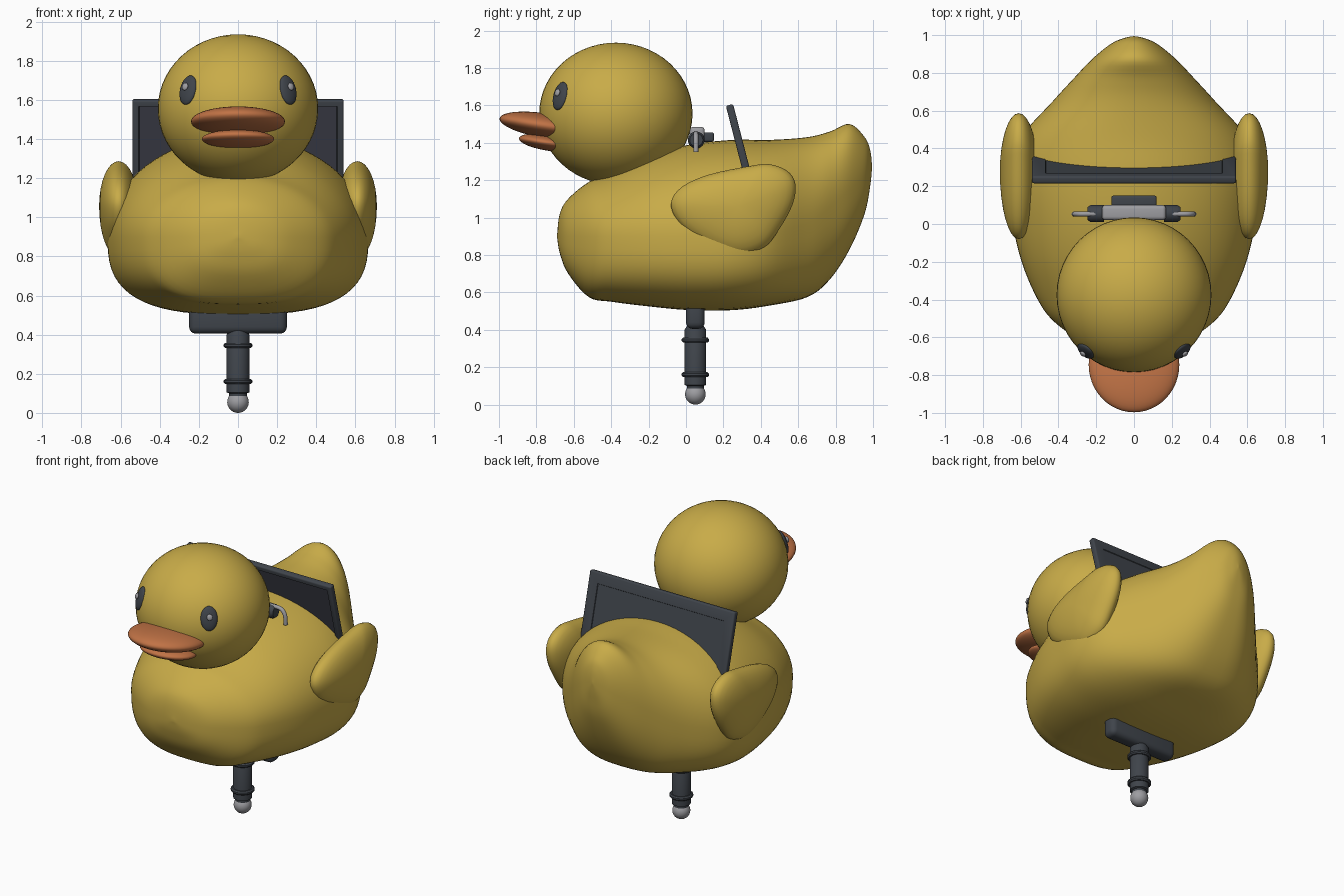
import bpy, bmesh, math
from mathutils import Vector, Matrix

old = bpy.data.objects.get("Cube")
if old:
    bpy.data.objects.remove(old, do_unlink=True)


def material(name, r, g, b):
    m = bpy.data.materials.new(name)
    m.use_nodes = True
    m.diffuse_color = (r, g, b, 1)
    node = m.node_tree.nodes["Principled BSDF"]
    node.inputs["Base Color"].default_value = (r, g, b, 1)
    node.inputs["Roughness"].default_value = 0.6
    return m


YELLOW = material("yellow", 0.58, 0.41, 0.065)
ORANGE = material("orange", 0.53, 0.17, 0.06)
DARK = material("dark_grey", 0.05, 0.058, 0.07)
SCREEN = material("screen_grey", 0.045, 0.048, 0.065)
METAL = material("light_grey", 0.34, 0.34, 0.36)


def finish(name, bm, mats, angle=40):
    bmesh.ops.remove_doubles(bm, verts=bm.verts, dist=0.0001)
    bmesh.ops.recalc_face_normals(bm, faces=bm.faces)
    me = bpy.data.meshes.new(name)
    bm.to_mesh(me)
    bm.free()
    for m in mats:
        me.materials.append(m)
    ob = bpy.data.objects.new(name, me)
    bpy.context.collection.objects.link(ob)
    bpy.ops.object.select_all(action="DESELECT")
    ob.select_set(True)
    bpy.context.view_layer.objects.active = ob
    bpy.ops.object.shade_smooth_by_angle(angle=math.radians(angle))
    return ob


def ellipsoid(name, loc, radii, mat, rot=None):
    bm = bmesh.new()
    bmesh.ops.create_uvsphere(bm, u_segments=48, v_segments=28, radius=1)
    turn = rot if rot else Matrix()
    bm.transform(Matrix.Translation(loc) @ turn @ Matrix.Diagonal((*radii, 1)))
    return finish(name, bm, [mat])


def block(name, loc, size, mat, bevel):
    bm = bmesh.new()
    bmesh.ops.create_cube(bm, size=1)
    bm.transform(Matrix.Translation(loc) @ Matrix.Diagonal((*size, 1)))
    bmesh.ops.bevel(bm, geom=bm.edges[:], offset=bevel, segments=4, profile=0.5, affect="EDGES")
    return finish(name, bm, [mat])


def loft(bm, rings):
    rows = [[bm.verts.new(p) for p in ring] for ring in rings]
    for a, b in zip(rows, rows[1:]):
        for i in range(len(a)):
            j = (i + 1) % len(a)
            bm.faces.new((a[i], a[j], b[j], b[i]))


def spline(points, steps, closed=False):
    """Catmull-Rom samples through tuples of any length."""
    pts = [Vector(p) for p in points]
    n, out = len(pts), []
    for i in range(n if closed else n - 1):
        ids = [i - 1, i, i + 1, i + 2]
        a, b, c, d = [pts[k % n if closed else min(max(k, 0), n - 1)] for k in ids]
        for s in range(steps):
            t = s / steps
            out.append(0.5 * (2 * b + (c - a) * t + (2 * a - 5 * b + 4 * c - d) * t * t
                              + (3 * b - a - 3 * c + d) * t ** 3))
    if not closed:
        out.append(pts[-1])
    return out


def power(v, e):
    return math.copysign(abs(v) ** e, v)


# Body: cross-sections from breast to tail (y, half width, top, bottom, widest height)
stations = [
    (-.69, 0, .9, .9, .9), (-.675, .13, 1.02, .81, .9), (-.63, .26, 1.1, .7, .9),
    (-.52, .42, 1.19, .575, .9), (-.4, .51, 1.24, .55, .9), (-.2, .595, 1.33, .525, .9),
    (.02, .645, 1.39, .505, .9), (.25, .665, 1.415, .505, .9), (.45, .605, 1.415, .53, .92),
    (.65, .43, 1.43, .575, .97), (.77, .32, 1.46, .67, 1.06), (.875, .22, 1.5, .83, 1.15),
    (.955, .12, 1.43, 1.02, 1.22), (.985, .05, 1.36, 1.17, 1.26), (.995, 0, 1.27, 1.27, 1.27),
]
rings = []
for y, w, top, bottom, mid in spline(stations, 5):
    ring = []
    for k in range(64):
        a = math.tau * k / 64
        c, s = math.cos(a), math.sin(a)
        if s >= 0:
            ring.append((w * c, y, mid + (top - mid) * s))
        else:
            ring.append((w * power(c, .7), y, mid + (mid - bottom) * power(s, .7)))
    rings.append(ring)
bm = bmesh.new()
loft(bm, rings)
finish("body", bm, [YELLOW], 60)

# Head and beak
head_centre = Vector((0, -.375, 1.555))
head_radii = Vector((.41, .41, .38))
ellipsoid("head", head_centre, head_radii, YELLOW)
tilt = Matrix.Rotation(math.radians(-9), 4, "X")
ellipsoid("upper_beak", (0, -.745, 1.49), (.24, .255, .066), ORANGE, tilt)
ellipsoid("lower_beak", (0, -.74, 1.4), (.185, .155, .042), ORANGE, tilt)

# Eyes lie flat on the head, with a small glint
for side, label in ((1, "left"), (-1, "right")):
    p = Vector((side * .255, -.672, 1.65))
    normal = Vector([(a - b) / r ** 2 for a, b, r in zip(p, head_centre, head_radii)])
    rot = normal.to_track_quat("Y", "Z").to_matrix().to_4x4()
    ellipsoid(label + "_eye", p, (.052, .022, .077), DARK, rot)
    ellipsoid(label + "_eye_glint", p + Vector((side * .016, -.016, .018)),
              (.018, .01, .02), METAL, rot)

# Wings: a domed lens over a side outline (y, z)
outline = [(-.08, 1.08), (-.02, 1.165), (.125, 1.23), (.34, 1.275), (.445, 1.285),
           (.54, 1.25), (.585, 1.18), (.57, 1.07), (.5, .94), (.42, .84),
           (.3, .795), (.18, .82), (.045, .895), (-.045, .98)]
rim = [Vector(p) for p in spline(outline, 4, closed=True)]
middle = sum(rim, Vector((0, 0))) / len(rim)
for side, label in ((1, "left"), (-1, "right")):
    rings = []
    for k in range(17):
        a = math.pi * (k / 16 - .5)
        flat = [middle + (p - middle) * math.cos(a) for p in rim]
        rings.append([(side * (.61 + .1 * math.sin(a)), q.x, q.y) for q in flat])
    bm = bmesh.new()
    loft(bm, rings)
    finish(label + "_wing", bm, [YELLOW], 75)

# Tilted panel with a recessed screen in front and a shallow inset behind
bm = bmesh.new()
bmesh.ops.create_cube(bm, size=1)
bm.transform(Matrix.Diagonal((1.08, .04, .5, 1)))
bm.normal_update()
front = [f for f in bm.faces if f.normal.y < -.9]
back = [f for f in bm.faces if f.normal.y > .9]
outer = [e for e in bm.edges]
bmesh.ops.inset_region(bm, faces=front, thickness=.045, depth=0)
bmesh.ops.inset_region(bm, faces=front, thickness=.006, depth=-.012)
bmesh.ops.inset_region(bm, faces=back, thickness=.1, depth=0)
bmesh.ops.inset_region(bm, faces=back, thickness=.003, depth=-.004)
for f in front:
    f.material_index = 1
bmesh.ops.bevel(bm, geom=outer, offset=.01, segments=3, profile=.5, affect="EDGES")
bm.transform(Matrix.Translation((0, .295, 1.36)) @ Matrix.Rotation(math.radians(14.5), 4, "X"))
finish("rear_panel", bm, [DARK, SCREEN], 30)


# Turned parts about an axis
def lathe(name, profile, mat, place):
    bm = bmesh.new()
    loft(bm, [[(r * math.cos(math.tau * k / 32), r * math.sin(math.tau * k / 32), h)
               for k in range(32)] for r, h in profile])
    bm.transform(place)
    return finish(name, bm, [mat])


# Handle assembly behind the head
block("handle_bar", (0, .06, 1.44), (.34, .08, .09), METAL, .02)
block("handle_back", (0, .115, 1.43), (.24, .07, .05), DARK, .012)
for side, label in ((1, "left"), (-1, "right")):
    turn = Matrix.Translation((side * .16, .055, 1.415)) @ Matrix.Rotation(side * math.pi / 2, 4, "Y")
    lathe(label + "_handle_collar", [(0, 0), (.045, 0), (.045, .07), (.035, .085), (0, .085)],
          DARK, turn)
    cu = bpy.data.curves.new(label + "_hook", "CURVE")
    cu.dimensions = "3D"
    cu.bevel_depth = .013
    cu.bevel_resolution = 4
    cu.use_fill_caps = True
    path = spline([(.16, 1.44), (.23, 1.45), (.285, 1.445), (.313, 1.41), (.318, 1.35)], 5)
    line = cu.splines.new("POLY")
    line.points.add(len(path) - 1)
    for point, (x, z) in zip(line.points, path):
        point.co = (side * x, .053, z, 1)
    cu.materials.append(METAL)
    bpy.context.collection.objects.link(bpy.data.objects.new(label + "_hook", cu))

# Mount under the body, ringed post and ball foot
block("mount", (0, .05, .48), (.5, .1, .15), DARK, .035)
lathe("post", [(0, .07), (.045, .07), (.045, .1), (.058, .105), (.058, .4), (.045, .42), (0, .42)],
      DARK, Matrix.Translation((0, .05, 0)))
for height, label in ((.345, "upper"), (.16, "lower")):
    lathe(label + "_post_ring", [(.05, -.013), (.066, -.013), (.073, -.005), (.073, .005),
                                 (.066, .013), (.05, .013)],
          DARK, Matrix.Translation((0, .05, height)))
ellipsoid("ball_foot", (0, .05, .055), (.055, .055, .055), METAL)
